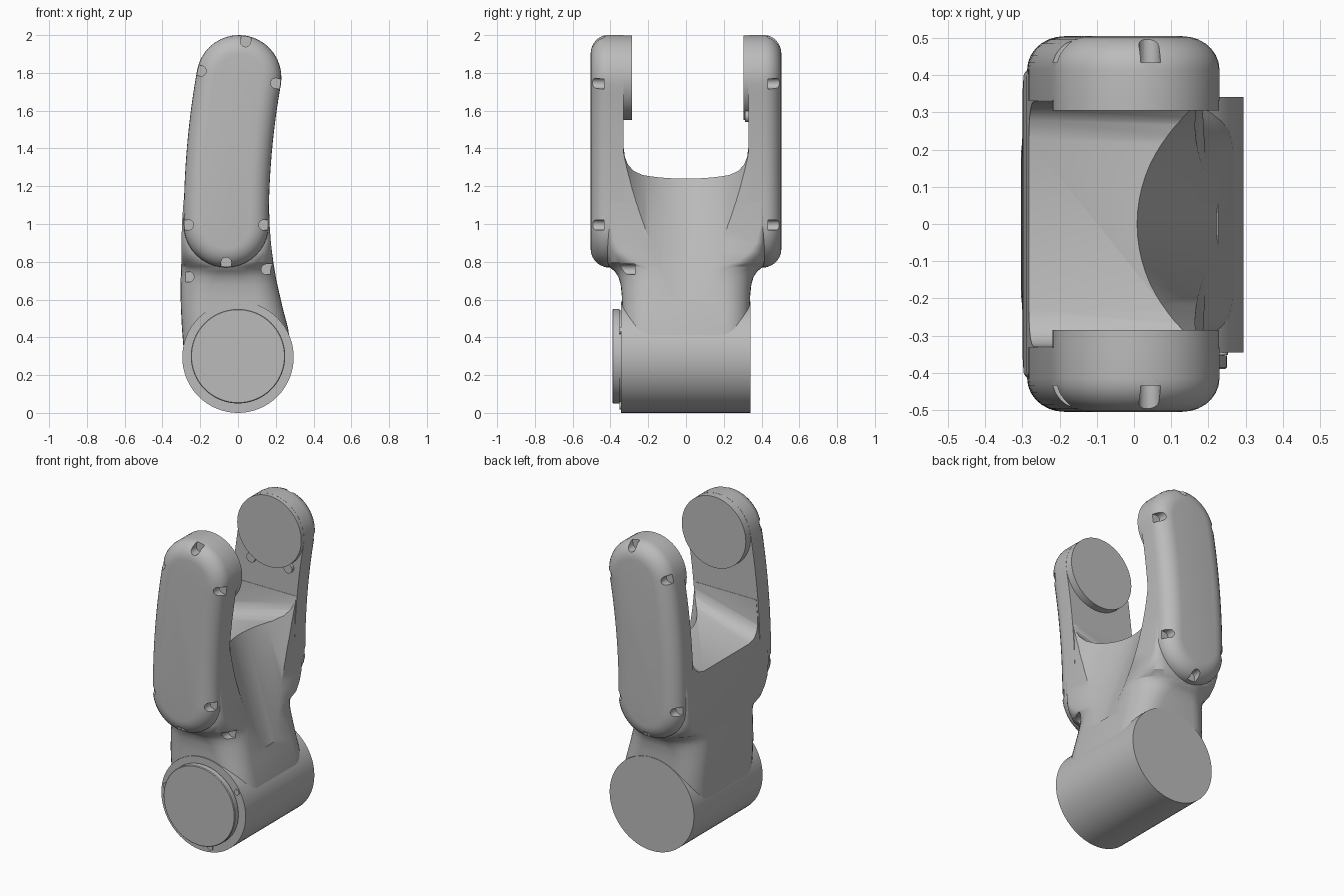
import bpy, bmesh
from math import sin, cos, pi, radians
from mathutils import Vector

if "Cube" in bpy.data.objects:
    bpy.data.objects.remove(bpy.data.objects["Cube"], do_unlink=True)

GREY = (0.5, 0.5, 0.5, 1)
mat = bpy.data.materials.new("plain_grey")
mat.use_nodes = True
mat.diffuse_color = GREY
mat.node_tree.nodes["Principled BSDF"].inputs["Base Color"].default_value = GREY


def loft(name, rings):
    """Closed skin through rings that have equal point counts."""
    bm = bmesh.new()
    rows = [[bm.verts.new(p) for p in ring] for ring in rings]
    n = len(rows[0])
    for a, b in zip(rows, rows[1:]):
        for i in range(n):
            j = (i + 1) % n
            bm.faces.new((a[i], a[j], b[j], b[i]))
    bm.faces.new(rows[0])
    bm.faces.new(rows[-1])
    bmesh.ops.recalc_face_normals(bm, faces=bm.faces)
    mesh = bpy.data.meshes.new(name)
    bm.to_mesh(mesh)
    bm.free()
    mesh.materials.append(mat)
    obj = bpy.data.objects.new(name, mesh)
    bpy.context.collection.objects.link(obj)
    return obj


def disc(name, x, z, r, y0, y1, bevel=0.0, n=64):
    """Cylinder along y, with an optional small chamfer at the y1 end."""
    d = bevel if y1 > y0 else -bevel
    steps = [(y0, r), (y1 - d, r), (y1, r - bevel)] if bevel else [(y0, r), (y1, r)]
    return loft(name, [[(x + q * cos(2 * pi * i / n), y, z + q * sin(2 * pi * i / n))
                        for i in range(n)] for y, q in steps])


def cut(obj, cutter):
    cutter.hide_render = True
    mod = obj.modifiers.new("cut", 'BOOLEAN')
    mod.operation = 'DIFFERENCE'
    mod.solver = 'EXACT'
    mod.object = cutter
    bpy.context.view_layer.objects.active = obj
    bpy.ops.object.modifier_apply(modifier=mod.name)
    bpy.data.objects.remove(cutter, do_unlink=True)


def screw_slot(x, z, angle, y0, y1, r=0.027):
    """U-shaped pocket, round inside and open outward along the angle."""
    a = radians(angle)
    out, side = Vector((cos(a), sin(a))), Vector((-sin(a), cos(a)))
    pts = [Vector((x, z)) - out * r * sin(pi * i / 10) + side * r * cos(pi * i / 10)
           for i in range(11)]
    pts += [pts[-1] + out * 0.12, pts[0] + out * 0.12]
    return loft("slot_cutter", [[(p.x, y, p.y) for p in pts] for y in (y0, y1)])


def rounded_section(z, x0, x1, half, r, n=8):
    pts = []
    for k, (cx, cy) in enumerate([(x1 - r, half - r), (x0 + r, half - r),
                                  (x0 + r, r - half), (x1 - r, r - half)]):
        for i in range(n + 1):
            a = pi / 2 * (k + i / n)
            pts.append((cx + r * cos(a), cy + r * sin(a), z))
    return pts


def arm_outline(y, inset, n=16):
    """Curved capsule around the arm centre line."""
    p0, p1, p2 = Vector((-0.0625, 0.995)), Vector((-0.0625, 1.4)), Vector((0.005, 1.775))
    r = 0.225 - inset
    left, right = [], []
    for i in range(n + 1):
        t = i / n
        c = p0 * (1 - t) ** 2 + p1 * 2 * t * (1 - t) + p2 * t * t
        tan = ((p1 - p0) * (1 - t) + (p2 - p1) * t).normalized()
        nor = Vector((tan.y, -tan.x))
        right.append(c + nor * r)
        left.append(c - nor * r)
    top = [p2 + (nor * cos(pi * i / 20) + tan * sin(pi * i / 20)) * r for i in range(1, 20)]
    bottom = [p0 - Vector((cos(pi * i / 20), sin(pi * i / 20))) * r for i in range(1, 20)]
    return [(p.x, y, p.y) for p in right + top + left[::-1] + bottom]


# Neck: z, x range, half depth, corner radius
neck_rows = [
    (0.30, -0.285, 0.285, 0.338, 0.14), (0.45, -0.297, 0.265, 0.338, 0.14),
    (0.55, -0.302, 0.238, 0.338, 0.14), (0.62, -0.304, 0.222, 0.34, 0.15),
    (0.68, -0.304, 0.208, 0.346, 0.16), (0.72, -0.303, 0.200, 0.358, 0.18),
    (0.75, -0.302, 0.195, 0.378, 0.20), (0.775, -0.301, 0.191, 0.41, 0.22),
    (0.80, -0.300, 0.187, 0.416, 0.14), (0.85, -0.300, 0.180, 0.416, 0.08),
    (0.90, -0.299, 0.174, 0.416, 0.045), (1.0, -0.297, 0.167, 0.416, 0.02),
    (1.1, -0.290, 0.164, 0.416, 0.02), (1.25, -0.274, 0.166, 0.416, 0.02),
    (1.4, -0.260, 0.174, 0.416, 0.02)]
neck = loft("fork_neck", [rounded_section(*row) for row in neck_rows])

# Gap between the fork arms, with a sloped floor and filleted sides
half_gap = [(0.33, 1.8), (0.33, 1.37), (0.324, 1.315), (0.308, 1.278), (0.28, 1.252), (0.23, 1.238)]
gap = half_gap + [(-y, z) for y, z in reversed(half_gap)]
cut(neck, loft("gap_cutter", [[(x, y, z + 0.25 * x) for y, z in gap] for x in (-0.6, 0.6)]))

# Slanted round scoop in the side of the neck
low, high = Vector((0.215, 0, 0.62)), Vector((0.01, 0, 1.235))
axis = (high - low).normalized()
normal = Vector((axis.z, 0, -axis.x))
R = 0.375
cut(neck, loft("scoop_cutter", [
    [low + axis * d + normal * R * (1 + cos(2 * pi * i / 72)) + Vector((0, R * sin(2 * pi * i / 72), 0))
     for i in range(72)] for d in (-0.02, 1.1)]))

# Screw pockets low on the front of the neck
for x, z, angle in [(-0.26, 0.72, 180), (0.15, 0.76, 0)]:
    cut(neck, screw_slot(x, z, angle, -0.27, -0.5))

# Fork arms with rounded covers, screw pockets and inner joint pads
parts = [neck]
cover = [(0.332, 0), (0.415, 0)] + [
    (0.415 + 0.09 * sin(a), 0.1 * (1 - cos(a))) for a in [pi / 2 * i / 7 for i in range(1, 8)]]
slots = [(0.04, 1.965, 80), (-0.195, 1.81, 165), (0.2, 1.745, -10),
         (-0.262, 0.995, 180), (0.137, 0.995, 0), (-0.0625, 0.797, -90)]
for side, s, pad_y in [("front", -1, 0.285), ("back", 1, 0.305)]:
    arm = loft(side + "_arm", [arm_outline(s * y, inset) for y, inset in cover])
    for x, z, angle in slots:
        cut(arm, screw_slot(x, z, angle, s * 0.435, s * 0.6))
    parts += [arm, disc(side + "_joint_pad", 0.005, 1.775, 0.224, s * 0.36, s * pad_y)]

# Small lugs under the back pad
for i, x in enumerate((-0.13, 0.13)):
    parts.append(disc(f"pad_lug_{i + 1}", x, 1.57, 0.03, 0.36, 0.312, n=20))

# Base joint barrel, front cap and ring screws
parts.append(disc("base_barrel", 0, 0.295, 0.295, 0.342, -0.345))
parts.append(disc("base_cap_seat", 0, 0.3, 0.243, -0.33, -0.36))
parts.append(disc("base_cap", 0, 0.3, 0.25, -0.353, -0.39, bevel=0.004))
for i, (x, z) in enumerate([(-0.262, 0.345), (0.235, 0.435), (0.05, 0.037)]):
    parts.append(disc(f"ring_screw_{i + 1}", x, z, 0.018, -0.33, -0.352, n=20))

# Smooth shading with sharp edges kept
bpy.ops.object.select_all(action='DESELECT')
for obj in parts:
    obj.select_set(True)
bpy.context.view_layer.objects.active = neck
bpy.ops.object.shade_smooth_by_angle(angle=radians(32))
